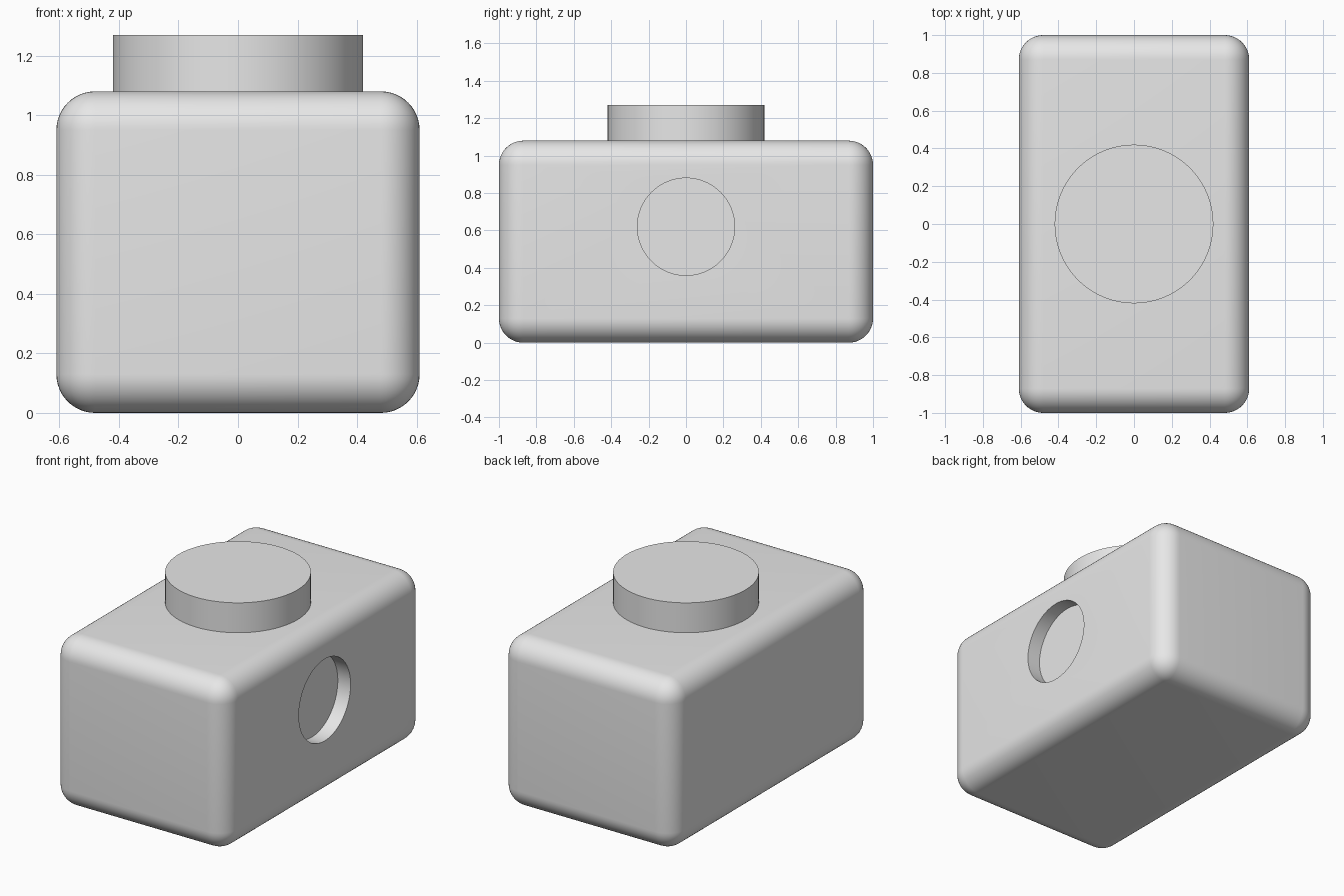
import bpy
from math import radians

old = bpy.data.objects.get("Cube")
if old:
    bpy.data.objects.remove(old, do_unlink=True)

# Single grey material
GREY = (0.8, 0.8, 0.8, 1.0)
grey = bpy.data.materials.new("plain_grey")
grey.use_nodes = True
grey.diffuse_color = GREY
grey.node_tree.nodes["Principled BSDF"].inputs["Base Color"].default_value = GREY

WIDTH, LENGTH, HEIGHT = 1.22, 2.0, 1.08
ROUNDING = 0.13
RECESS_DEPTH = 0.09


def activate(obj):
    bpy.ops.object.select_all(action='DESELECT')
    obj.select_set(True)
    bpy.context.view_layer.objects.active = obj


def cylinder(name, radius, depth, location, rotation=(0, 0, 0)):
    bpy.ops.mesh.primitive_cylinder_add(vertices=96, radius=radius, depth=depth,
                                        location=location, rotation=rotation)
    obj = bpy.context.object
    obj.name = name
    obj.data.materials.append(grey)
    return obj


def smooth(obj):
    activate(obj)
    bpy.ops.object.shade_smooth_by_angle(angle=radians(30))


# Rounded block
bpy.ops.mesh.primitive_cube_add(size=1, location=(0, 0, HEIGHT / 2))
body = bpy.context.object
body.name = "body"
body.scale = (WIDTH, LENGTH, HEIGHT)
bpy.ops.object.transform_apply(location=False, rotation=False, scale=True)
body.data.materials.append(grey)
bevel = body.modifiers.new("rounded_edges", 'BEVEL')
bevel.width = ROUNDING
bevel.segments = 12

# Round recess in the left (+x) side
cutter = cylinder("recess_cutter", 0.26, RECESS_DEPTH * 2, (WIDTH / 2, 0, 0.62),
                  (0, radians(90), 0))
cutter.hide_render = True
recess = body.modifiers.new("round_recess", 'BOOLEAN')
recess.operation = 'DIFFERENCE'
recess.solver = 'EXACT'
recess.object = cutter

activate(body)
for name in ("rounded_edges", "round_recess"):
    bpy.ops.object.modifier_apply(modifier=name)
bpy.data.objects.remove(cutter, do_unlink=True)
smooth(body)

# Round cap on top
cap = cylinder("top_cap", 0.42, 0.19, (0, 0, HEIGHT + 0.095))
smooth(cap)
